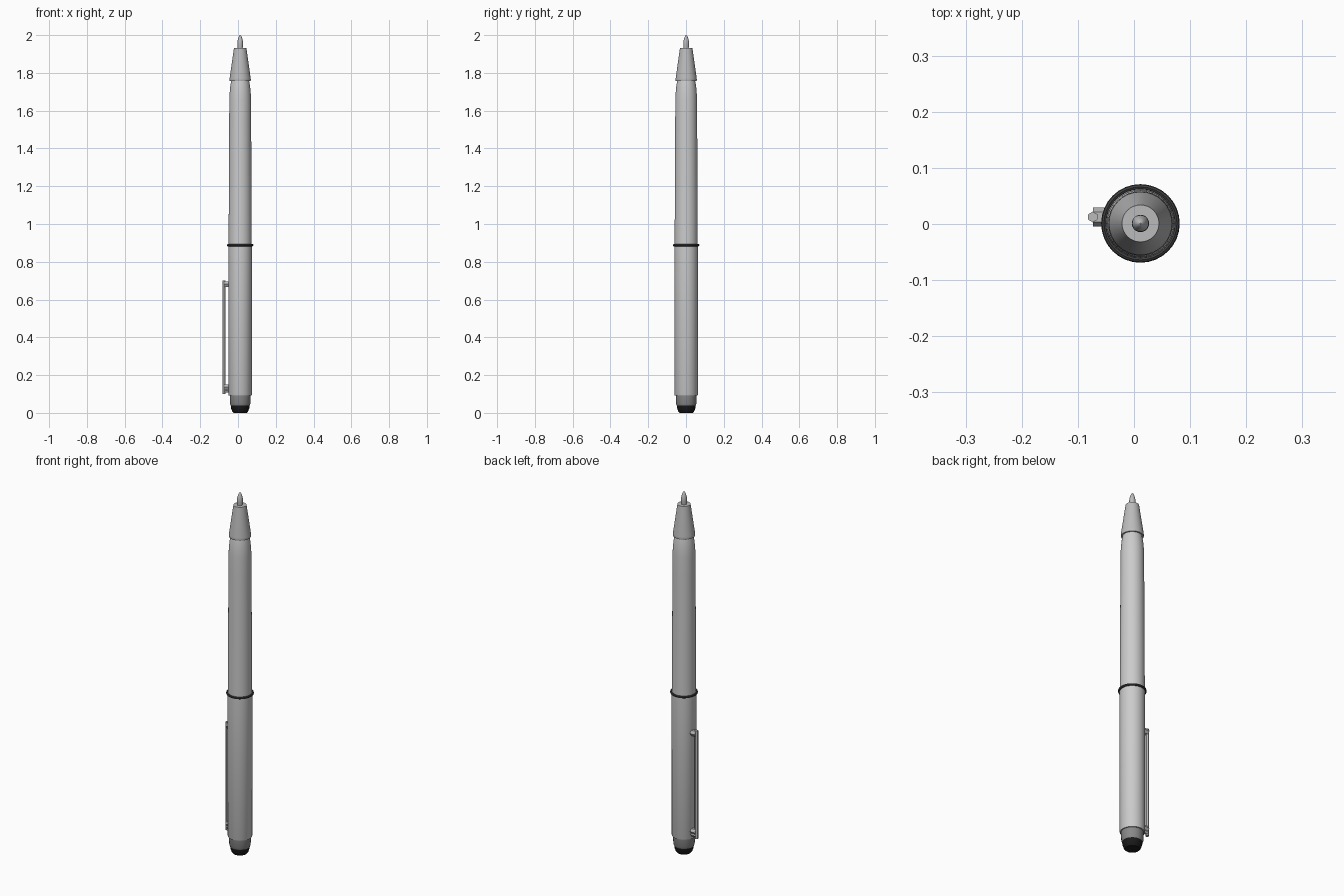
import bpy, bmesh, math
from mathutils import Vector

if "Cube" in bpy.data.objects:
    bpy.data.objects.remove(bpy.data.objects["Cube"])

CX, CY = 0.0115, 0.001  # pen axis


def material(name, v):
    m = bpy.data.materials.new(name)
    m.diffuse_color = (v, v, v, 1)
    m.use_nodes = True
    m.node_tree.nodes["Principled BSDF"].inputs["Base Color"].default_value = m.diffuse_color
    return m


def finish(name, bm, mat=None, smooth=True):
    bmesh.ops.recalc_face_normals(bm, faces=bm.faces)
    me = bpy.data.meshes.new(name)
    bm.to_mesh(me)
    bm.free()
    ob = bpy.data.objects.new(name, me)
    bpy.context.collection.objects.link(ob)
    if mat:
        me.materials.append(mat)
    if smooth:
        bpy.ops.object.select_all(action='DESELECT')
        ob.select_set(True)
        bpy.context.view_layer.objects.active = ob
        bpy.ops.object.shade_smooth_by_angle(angle=math.radians(32))
    return ob


def lathe(name, profile, mat=None, n=32, closed=False):
    """Revolve (radius, z) points about the pen axis."""
    bm = bmesh.new()
    rings = [[bm.verts.new((CX + r * math.cos(2 * math.pi * i / n),
                            CY + r * math.sin(2 * math.pi * i / n), z))
              for i in range(n)] for r, z in profile]
    pairs = list(zip(rings, rings[1:]))
    if closed:
        pairs.append((rings[-1], rings[0]))
    for a, b in pairs:
        for i in range(n):
            j = (i + 1) % n
            bm.faces.new((a[i], a[j], b[j], b[i]))
    if not closed:
        bm.faces.new(rings[0])
        bm.faces.new(rings[-1])
    return finish(name, bm, mat)


def rod(name, a, b, r, mat, n=6):
    """Hexagonal bar between two points."""
    a, b = Vector(a), Vector(b)
    bm = bmesh.new()
    bmesh.ops.create_cone(bm, cap_ends=True, segments=n, radius1=r, radius2=r,
                          depth=(b - a).length)
    rot = Vector((0, 0, 1)).rotation_difference(b - a).to_matrix()
    # turn the hexagon so a corner points along x
    bmesh.ops.rotate(bm, verts=bm.verts, cent=(0, 0, 0), matrix=rot)
    bmesh.ops.translate(bm, verts=bm.verts, vec=(a + b) / 2)
    return finish(name, bm, mat, smooth=False)


metal = material("metal", 0.5)
collar_grey = material("collar_grey", 0.25)
dark = material("dark", 0.05)
black = material("black", 0.01)

# Rubber end and collar
lathe("rubber_end", [(0.036, 0), (0.042, 0.007), (0.048, 0.024), (0.051, 0.046)], black)
lathe("end_collar", [(0.050, 0.038), (0.054, 0.048), (0.055, 0.097)], collar_grey)

# Two barrel halves and the ring between them
lathe("lower_barrel", [(0.0605, 0.093), (0.062, 0.097), (0.062, 0.887)])
lathe("upper_barrel", [(0.061, 0.887), (0.060, 1.20), (0.058, 1.55), (0.0575, 1.66),
                       (0.056, 1.69), (0.053, 1.725), (0.049, 1.75), (0.046, 1.765)])
lathe("middle_ring", [(0.065 + 0.005 * math.cos(k * math.pi / 4),
                       0.888 + 0.0065 * math.sin(k * math.pi / 4)) for k in range(8)],
      dark, closed=True)

# Nose cone and writing point
lathe("nose_cone", [(0.055, 1.757), (0.0565, 1.763), (0.0555, 1.772), (0.033, 1.932)], metal)
lathe("writing_point", [(0.013, 1.925), (0.014, 1.94), (0.0155, 1.955), (0.0145, 1.968),
                        (0.010, 1.985), (0.005, 1.997), (0.001, 2.0)], metal, n=20)

# Pocket clip: bar with two posts reaching into the barrel
YC = 0.0125
rod("clip_bar", (-0.0735, YC, 0.10), (-0.0735, YC, 0.70), 0.0095, metal)
rod("clip_upper_post", (-0.0735, YC, 0.682), (-0.045, YC, 0.682), 0.017, metal)
rod("clip_lower_post", (-0.0735, YC, 0.137), (-0.045, YC, 0.137), 0.016, metal)
rod("clip_lower_foot", (-0.0735, YC, 0.118), (-0.045, YC, 0.118), 0.012, metal)
